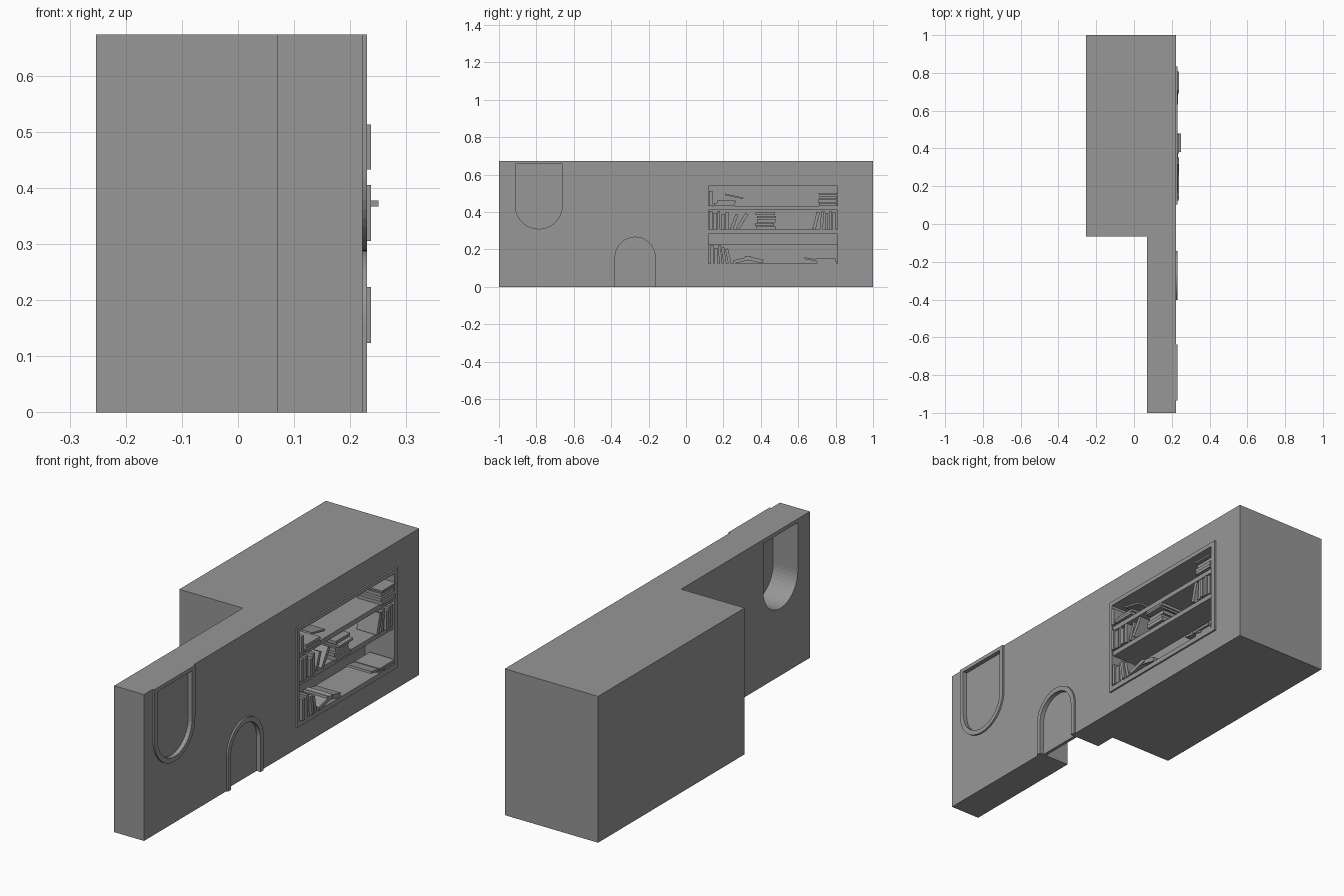
import bpy, bmesh, math
from mathutils import Matrix, Vector

if "Cube" in bpy.data.objects:
    bpy.data.objects.remove(bpy.data.objects["Cube"])

stone = bpy.data.materials.new("plain grey")
stone.use_nodes = True
GREY = (0.31, 0.31, 0.31, 1)
stone.diffuse_color = GREY
stone.node_tree.nodes["Principled BSDF"].inputs["Base Color"].default_value = GREY

HEIGHT = 0.673
FACE = 0.222      # room side of the wall
TRIM = 0.23       # front of the mouldings


def finish(name, bm):
    bmesh.ops.recalc_face_normals(bm, faces=bm.faces)
    mesh = bpy.data.meshes.new(name)
    bm.to_mesh(mesh)
    bm.free()
    mesh.materials.append(stone)
    obj = bpy.data.objects.new(name, mesh)
    bpy.context.collection.objects.link(obj)
    return obj


def add_prism(bm, points, offset):
    face = bm.faces.new([bm.verts.new(p) for p in points])
    new = bmesh.ops.extrude_face_region(bm, geom=[face])["geom"]
    verts = [v for v in new if isinstance(v, bmesh.types.BMVert)]
    bmesh.ops.translate(bm, verts=verts, vec=offset)


def add_box(bm, x0, x1, y0, y1, z0, z1, lean=0):
    # lean turns the box about its lower edge; positive tips the top to +y
    made = bmesh.ops.create_cube(bm, size=1)["verts"]
    size = Matrix.Diagonal((x1 - x0, y1 - y0, z1 - z0, 1))
    move = Matrix.Translation(((x0 + x1) / 2, (y0 + y1) / 2, (z0 + z1) / 2))
    pivot = Vector((0, y1 if lean > 0 else y0, z0))
    turn = (Matrix.Translation(pivot) @ Matrix.Rotation(math.radians(-lean), 4, "X")
            @ Matrix.Translation(-pivot))
    bmesh.ops.transform(bm, matrix=turn @ move @ size, verts=made)


def arch(cy, cz, r, end, x):
    # U-shaped outline, round away from the straight end
    way = 1 if cz > end else -1
    pts = [(x, cy - r, end)]
    for i in range(25):
        a = math.pi * i / 24
        pts.append((x, cy - r * math.cos(a), cz + way * r * math.sin(a)))
    return pts + [(x, cy + r, end)]


def cut(target, bm):
    cutter = finish("opening_cutter", bm)
    cutter.hide_render = True
    cutter.hide_viewport = True
    mod = target.modifiers.new("opening", "BOOLEAN")
    mod.object = cutter
    mod.operation = "DIFFERENCE"
    mod.solver = "EXACT"


# Wall with the deep block behind one half
bm = bmesh.new()
plan = [(0.07, -1), (FACE, -1), (FACE, 1), (-0.253, 1), (-0.253, -0.065), (0.07, -0.065)]
add_prism(bm, [(x, y, 0) for x, y in plan], (0, 0, HEIGHT))
wall = finish("wall", bm)

# Arched openings with a thin panel and a raised moulding
openings = [
    ("window", -0.787, 0.435, 0.1255, 0.655, HEIGHT),
    ("doorway", -0.272, 0.158, 0.107, 0, 0),
]
for name, cy, cz, r, end, trim_end in openings:
    bm = bmesh.new()
    cut_end = end if end else -0.05
    add_prism(bm, arch(cy, cz, r, cut_end, 0), (0.3, 0, 0))
    cut(wall, bm)

    bm = bmesh.new()
    add_prism(bm, arch(cy, cz, r, end, 0.195), (0.015, 0, 0))
    finish(name + "_panel", bm)

    bm = bmesh.new()
    inner = arch(cy, cz, r, trim_end, FACE - 0.002)
    outer = arch(cy, cz, r + 0.0225, trim_end, FACE - 0.002)
    add_prism(bm, outer + inner[::-1], (TRIM - FACE + 0.002, 0, 0))
    if trim_end > end:
        add_box(bm, FACE - 0.002, TRIM, cy - r, cy + r, end, trim_end)
    finish(name + "_moulding", bm)

# Bookcase recesses; the wall left between them forms the shelves
LEFT, RIGHT, BACK = 0.12, 0.81, 0.08
rows = {"top": (0.433, 0.54), "middle": (0.305, 0.411), "bottom": (0.123, 0.283)}
bm = bmesh.new()
for low, high in rows.values():
    add_box(bm, BACK, 0.3, LEFT, RIGHT, low, high)
cut(wall, bm)

bm = bmesh.new()
add_box(bm, BACK - 0.005, BACK + 0.012, LEFT, RIGHT, 0.225, 0.283)
finish("bookcase_back_rail", bm)

# Raised frame around the bookcase
bm = bmesh.new()
y0, y1, z0, z1 = 0.103, 0.835, 0.1, 0.56
for box in ((y0, LEFT, z0, z1), (RIGHT, y1, z0, z1),
            (LEFT, RIGHT, z0, 0.123), (LEFT, RIGHT, 0.54, z1)):
    add_box(bm, FACE - 0.002, TRIM, *box)
finish("bookcase_frame", bm)

# Books: start y, lift above shelf, width, height, lean
upright = {
    "top": [(0.124, 0, 0.018, 0.08, 0)],
    "middle": [(0.124, 0, 0.017, 0.1, 0), (0.145, 0, 0.02, 0.09, 0),
               (0.168, 0, 0.014, 0.1, 0), (0.188, 0, 0.02, 0.08, 0),
               (0.212, 0, 0.016, 0.095, 0), (0.235, 0, 0.016, 0.085, 20),
               (0.265, 0, 0.018, 0.095, 32), (0.675, 0, 0.018, 0.095, 14),
               (0.715, 0, 0.016, 0.1, 5), (0.742, 0, 0.018, 0.09, 0),
               (0.764, 0, 0.014, 0.1, 0), (0.782, 0, 0.018, 0.095, 0)],
    "bottom": [(0.132, 0, 0.016, 0.1, 0), (0.152, 0, 0.02, 0.085, 0),
               (0.178, 0, 0.014, 0.1, -4), (0.2, 0, 0.016, 0.09, -8),
               (0.226, 0, 0.016, 0.08, -12)],
}
lying = {
    "top": [(0.15, 0, 0.11, 0.014, 0), (0.165, 0.015, 0.1, 0.012, 0),
            (0.205, 0.036, 0.1, 0.008, 12), (0.712, 0, 0.096, 0.015, 0),
            (0.705, 0.018, 0.1, 0.015, 0), (0.715, 0.036, 0.092, 0.015, 0),
            (0.708, 0.06, 0.1, 0.008, 0)],
    "middle": [(0.375, 0, 0.105, 0.018, 0), (0.37, 0.02, 0.1, 0.016, 0),
               (0.38, 0.038, 0.098, 0.018, 0), (0.372, 0.078, 0.105, 0.014, 0)],
    "bottom": [(0.255, 0, 0.1, 0.018, -14), (0.31, 0.002, 0.1, 0.02, 12),
               (0.7, 0, 0.105, 0.014, 0), (0.69, 0.016, 0.11, 0.012, 0),
               (0.63, 0.006, 0.11, 0.01, 10)],
}
for label, group, back in (("upright", upright, 0.13), ("lying", lying, 0.11)):
    for row, books in group.items():
        bm = bmesh.new()
        for i, (y, lift, w, h, lean) in enumerate(books):
            z = rows[row][0] + lift
            front = 0.237 - 0.004 * (i % 3)
            add_box(bm, back, front, y, y + w, z, z + h, lean)
        finish(f"{row}_shelf_{label}_books", bm)

# One book pokes out of the middle stack
bm = bmesh.new()
add_box(bm, 0.13, 0.25, 0.38, 0.48, 0.367, 0.377)
finish("protruding_book", bm)
